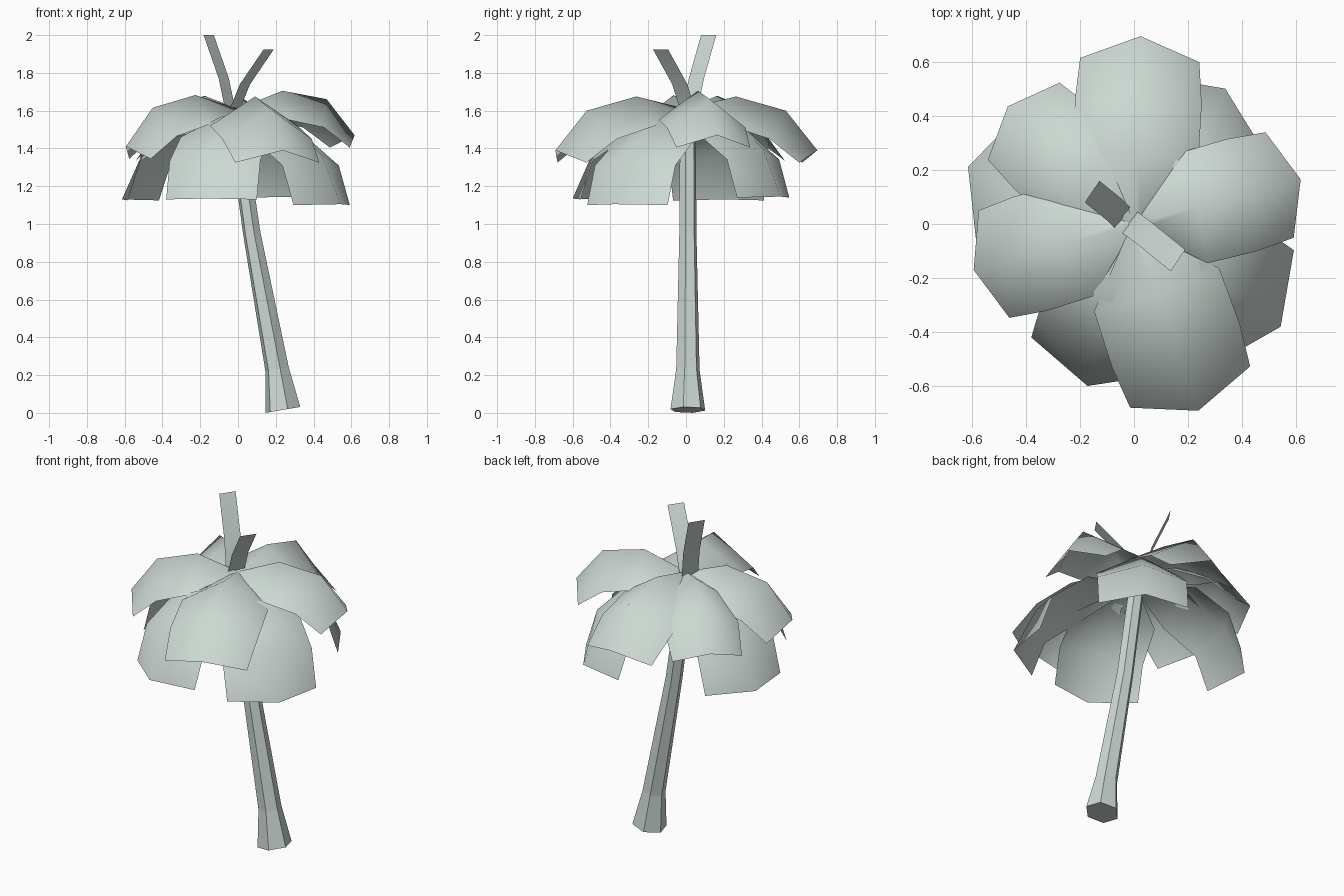
import bpy
from math import sin, cos, radians, tau
from mathutils import Vector

cube = bpy.data.objects.get("Cube")
if cube:
    bpy.data.objects.remove(cube, do_unlink=True)

# One pale grey-green colour for the whole tree
COLOUR = (0.61, 0.69, 0.65, 1)
pale = bpy.data.materials.new("pale_grey_green")
pale.use_nodes = True
pale.diffuse_color = COLOUR
bsdf = pale.node_tree.nodes["Principled BSDF"]
bsdf.inputs["Base Color"].default_value = COLOUR
bsdf.inputs["Roughness"].default_value = 0.8


def loft(name, rows, closed=False, smooth=True):
    """Skin equal-length rows of points; closed rows make a capped tube."""
    n = len(rows[0])
    verts = [p for row in rows for p in row]
    faces = []
    for j in range(len(rows) - 1):
        for i in range(n if closed else n - 1):
            k = (i + 1) % n
            faces.append((j * n + i, j * n + k, (j + 1) * n + k, (j + 1) * n + i))
    if closed:
        last = (len(rows) - 1) * n
        faces.append(tuple(reversed(range(n))))
        faces.append(tuple(range(last, last + n)))
    mesh = bpy.data.meshes.new(name)
    mesh.from_pydata(verts, [], faces)
    mesh.materials.append(pale)
    mesh.polygons.foreach_set("use_smooth", [smooth] * len(faces))
    obj = bpy.data.objects.new(name, mesh)
    bpy.context.collection.objects.link(obj)
    return obj


def frond(name, profile, angle, reach, width, lift):
    """Drooping leaf: each station is ridge r, ridge z, edge r, half width, edge z.
    The lift grows towards the tip."""
    a = radians(angle)
    out, side = Vector((cos(a), sin(a), 0)), Vector((-sin(a), cos(a), 0))
    tip_r = profile[-1][0]
    rows = []
    for ridge_r, ridge_z, edge_r, half, edge_z in profile:
        up = lift * ridge_r / tip_r
        ridge = out * ridge_r * reach + Vector((0, 0, ridge_z + up))
        edge = out * edge_r * reach + Vector((0, 0, edge_z + up))
        rows.append([edge - side * half * width, ridge, edge + side * half * width])
    loft(name, rows)


# Leaning six-sided trunk, flared at the foot
SLOPE = 0.17
trunk_rows = []
for x, z, r in [(0.238, 0.016, 0.095), (0.207, 0.23, 0.064),
                (0.073, 0.95, 0.047), (-0.015, 1.57, 0.043)]:
    ring = []
    for i in range(6):
        t = tau * i / 6 - radians(15)
        ring.append((x + r * cos(t), 0.01 + r * sin(t), z + SLOPE * r * cos(t)))
    trunk_rows.append(ring)
loft("trunk", trunk_rows, closed=True, smooth=False)

# Upper layer of fronds: name, angle, reach, width, lift
UPPER = [(0, 1.61, 0.02, 0.03, 1.60), (0.27, 1.675, 0.25, 0.245, 1.52),
         (0.54, 1.60, 0.46, 0.25, 1.45), (0.71, 1.39, 0.62, 0.235, 1.325)]
for name, *shape in [("front", -71, 1.03, 1.0, 0), ("right", 15, 0.9, 0.86, 0.08),
                     ("back", 88, 0.98, 0.94, 0), ("back_left", 137, 0.9, 0.83, 0.01),
                     ("left", 196, 0.87, 0.88, 0.02)]:
    frond("upper_frond_" + name, UPPER, *shape)

# Lower, steeper layer of fronds
LOWER = [(0, 1.55, 0.02, 0.03, 1.54), (0.3, 1.57, 0.27, 0.25, 1.46),
         (0.53, 1.385, 0.46, 0.26, 1.33), (0.65, 1.13, 0.53, 0.26, 1.125)]
for name, *shape in [("front_left", -106, 0.96, 0.96, 0.005), ("front_right", -35, 1.02, 1.0, -0.025),
                     ("back_right", 56, 0.93, 0.95, 0.015), ("back_left", 161, 1.0, 0.98, 0)]:
    frond("lower_frond_" + name, LOWER, *shape)

# Two young upright leaves at the crown
half = Vector((0.027, 0.04, 0))
for name, path in [
        ("tall_shoot", [(-0.04, 0.02, 1.6), (-0.075, 0.055, 1.77), (-0.155, 0.12, 2.0)]),
        ("short_shoot", [(-0.02, 0.01, 1.6), (0.037, -0.033, 1.74), (0.163, -0.135, 1.925)])]:
    loft(name, [[Vector(p) - half, Vector(p) + half] for p in path])
